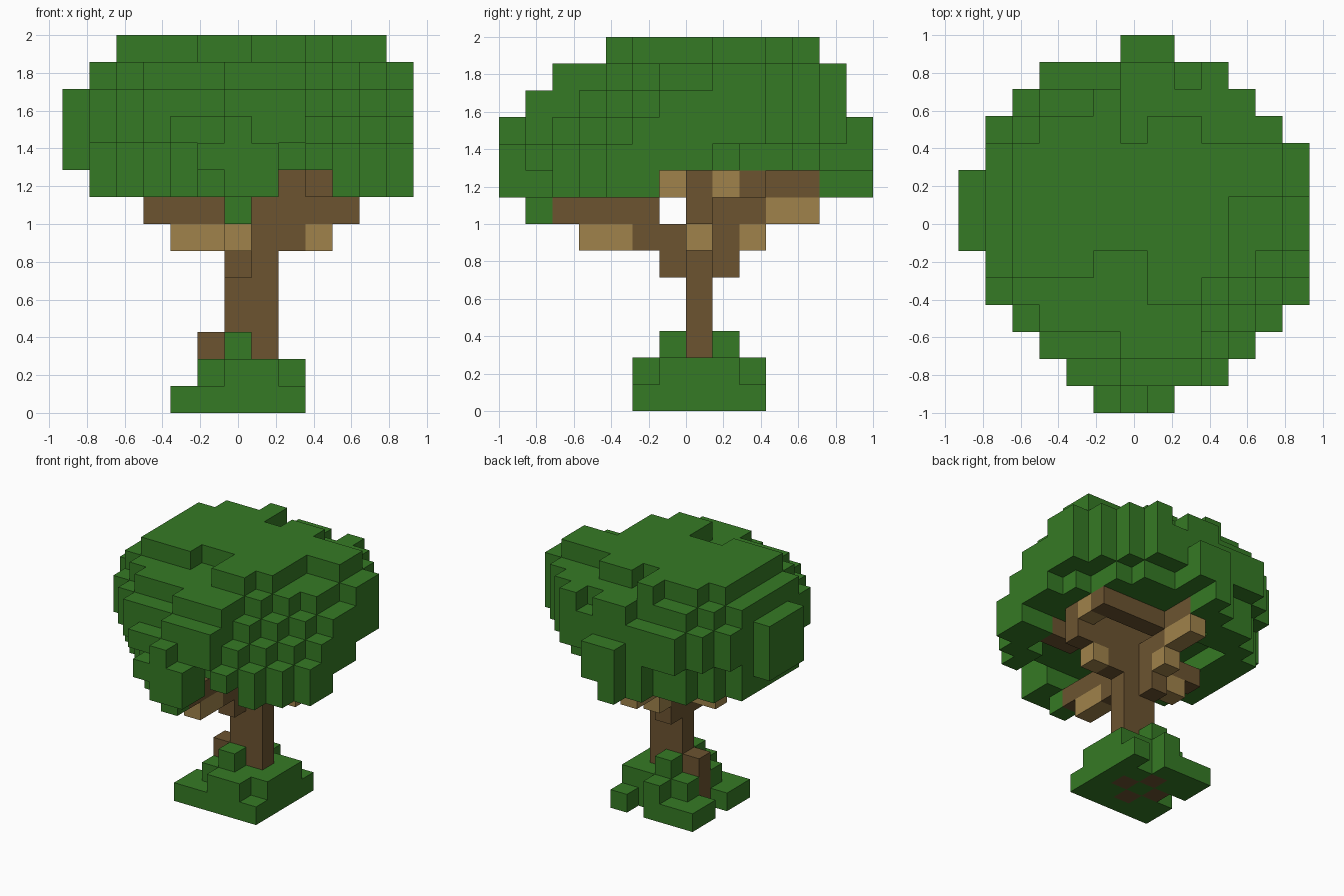
import bpy
import bmesh
from mathutils import Vector

cube = bpy.data.objects.get("Cube")
if cube:
    bpy.data.objects.remove(cube, do_unlink=True)

UNIT = 1 / 7                          # edge of one block
ORIGIN = Vector((-6.5, -7, 0))        # grid corner, in blocks


def make_material(name, rgb):
    mat = bpy.data.materials.new(name)
    mat.use_nodes = True
    color = (*rgb, 1)
    mat.diffuse_color = color
    mat.node_tree.nodes["Principled BSDF"].inputs["Base Color"].default_value = color
    return mat


LEAF = make_material("leaf green", (0.036, 0.195, 0.018))
BARK = make_material("dark bark", (0.150, 0.088, 0.030))
WOOD = make_material("light wood", (0.350, 0.225, 0.070))


def box(x, y, z):
    """Block cells of a box; each argument is an index or an inclusive range."""
    spans = [(a, a) if isinstance(a, int) else a for a in (x, y, z)]
    rx, ry, rz = [range(a, b + 1) for a, b in spans]
    return {(i, j, k) for i in rx for j in ry for k in rz}


def boxes(*items):
    return set().union(*(box(*item) for item in items))


# Canopy: front and back limit of each column from right to left
outline = [(6, 9), (4, 11), (3, 12), (2, 13), (1, 13), (0, 13), (0, 14),
           (0, 14), (1, 13), (1, 13), (2, 12), (3, 11), (4, 10)]
crown = [(5, 10), (5, 11), (5, 11), (6, 12), (6, 10),
         (4, 11), (4, 11), (5, 10), (8, 10), (8, 10)]

canopy = set()
for i, (front, back) in enumerate(outline):
    middle = 6 <= i <= 8
    left = i >= 9                     # this side leans back as it rises
    # lower layers draw in at the corners
    tuck = 0 if i in (0, 5, 6, 7) else 1
    low_front = front if left else front + tuck
    low_back = back - (2 if i > 10 else tuck)
    canopy |= box(i, (low_front, low_back - 1), 9)
    mid_front = front + 1 if left else max(front, 0 if i == 6 else 1)
    canopy |= box(i, (mid_front, back - 1), 10)
    high_front = front + 2 if left else max(front, 1 if middle else 2)
    canopy |= box(i, (high_front, min(back, 13) - 1), 11)
    if left:
        canopy |= box(i, (8 if i == 12 else front + 3, back - 1), 12)
    elif i > 0:
        canopy |= box(i, (max(front + 1, 2 if middle else 3), back - 2), 12)
    if i > 0:
        # hanging rim, open towards the back left
        for j in range(low_front, low_back):
            inner = low_front + 2 <= j < low_back - 2 and 2 < i < 11
            opening = i >= 7 and j >= 6
            gap = i in (8, 9)
            if not (inner or opening or gap):
                canopy.add((i, j, 8))
for i, (front, back) in enumerate(crown, start=2):
    canopy |= box(i, (front, back - 1), 13)
canopy -= {(5, 0, 8)}
canopy |= box(6, 1, 7)

# Trunk, roots and dark branches
bark = boxes(
    ((6, 7), 7, (1, 8)), (5, 7, (0, 2)), (7, 7, 0), (6, 6, 0), (6, 8, 0),
    (6, (6, 8), 5), (6, (5, 6), 6), (6, (2, 5), 7),
    ((3, 5), 7, 7), (8, 7, 6), ((8, 10), 7, 7), ((8, 10), 7, 8),
    (6, 8, 6), (6, (8, 9), 7), (6, (9, 11), 8), ((7, 10), 9, 8),
    ((9, 10), 5, 8),
)
# Light branch ends
wood = boxes(
    (6, (3, 4), 6), ((4, 5), 7, 6), (9, 7, 6),
    (6, 9, 6), (6, (10, 11), 7), (9, 6, 8), (10, 8, 8),
)
# Grassy mound
mound = boxes(
    ((4, 8), (5, 6), 0), ((5, 8), 7, 0), ((4, 8), 8, 0),
    ((4, 6), 9, 0), (8, 9, 0),
    ((6, 7), 5, 1), ((5, 8), (6, 8), 1), (6, 9, 1),
    (6, 6, 2), (6, 8, 2),
)
canopy -= bark | wood
mound -= bark
solid = canopy | bark | wood | mound


def build(name, groups):
    """One mesh from block sets, keeping only faces that meet open air."""
    mesh = bpy.data.meshes.new(name)
    bm = bmesh.new()
    verts = {}

    def vert(p):
        key = tuple(p)
        if key not in verts:
            verts[key] = bm.verts.new((Vector(key) + ORIGIN) * UNIT)
        return verts[key]

    for index, (cells, mat) in enumerate(groups):
        mesh.materials.append(mat)
        for cell in sorted(cells):
            for axis in range(3):
                for side in (0, 1):
                    near = list(cell)
                    near[axis] += 2 * side - 1
                    if tuple(near) in solid:
                        continue
                    u, v = (axis + 1) % 3, (axis + 2) % 3
                    ring = []
                    for du, dv in ((0, 0), (1, 0), (1, 1), (0, 1)):
                        p = list(cell)
                        p[axis] += side
                        p[u] += du
                        p[v] += dv
                        ring.append(vert(p))
                    face = bm.faces.new(ring if side else ring[::-1])
                    face.material_index = index
    bm.to_mesh(mesh)
    bm.free()
    obj = bpy.data.objects.new(name, mesh)
    bpy.context.collection.objects.link(obj)


build("canopy", [(canopy, LEAF)])
build("trunk_and_branches", [(bark, BARK), (wood, WOOD)])
build("grass_mound", [(mound, LEAF)])
